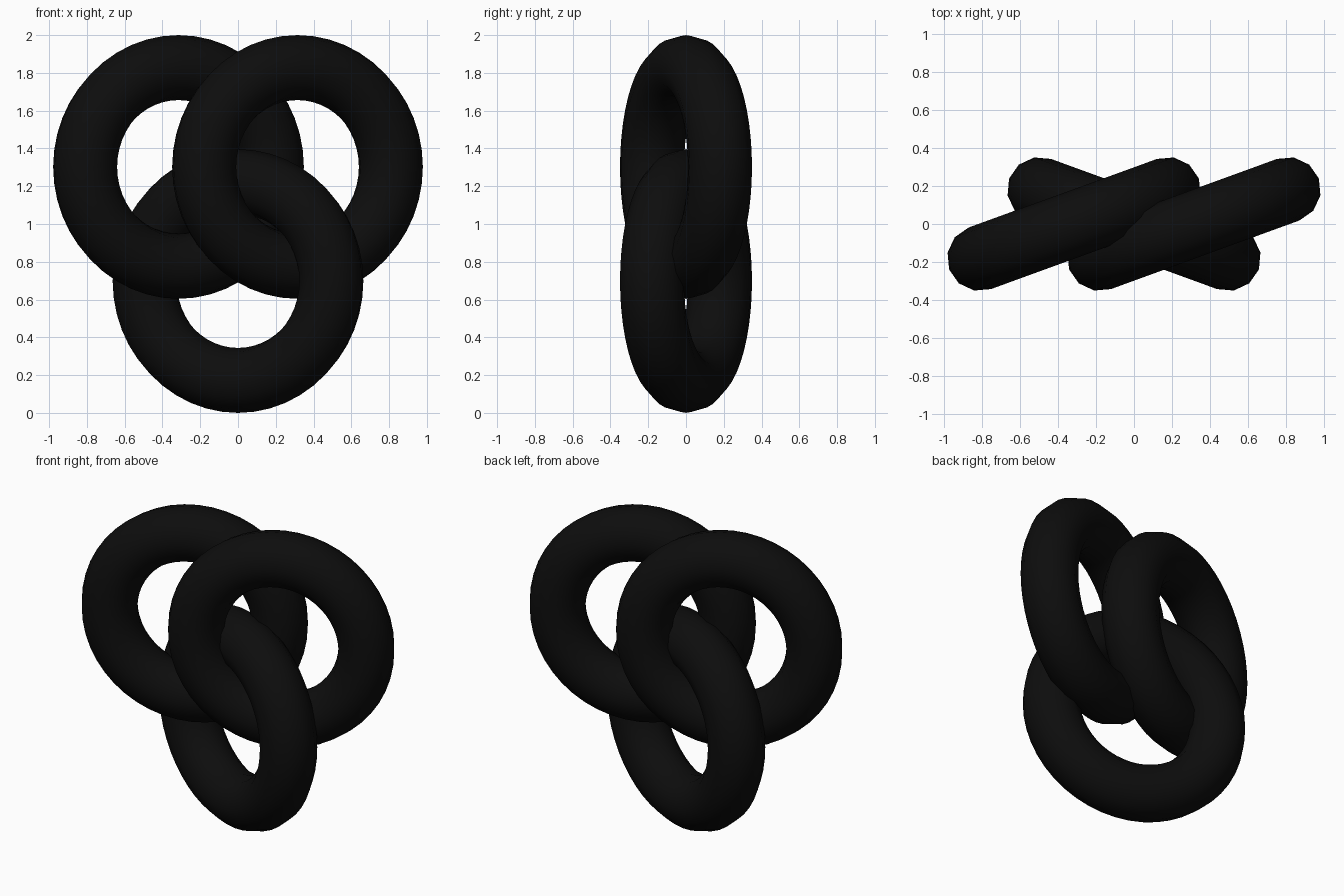
import bpy
from math import radians

if "Cube" in bpy.data.objects:
    bpy.data.objects.remove(bpy.data.objects["Cube"])

black = bpy.data.materials.new("black")
black.diffuse_color = (0.004, 0.004, 0.004, 1)
black.use_nodes = True
black.node_tree.nodes["Principled BSDF"].inputs["Base Color"].default_value = black.diffuse_color


def ring(name, x, z, turn):
    """Upright torus turned about the vertical axis."""
    bpy.ops.mesh.primitive_torus_add(
        major_radius=0.526, minor_radius=0.172,
        major_segments=48, minor_segments=12,
        location=(x, 0, z), rotation=(radians(90), 0, radians(turn)))
    obj = bpy.context.object
    obj.name = name
    obj.data.materials.append(black)
    bpy.ops.object.shade_smooth()


# Two upper rings lean the same way, the lower one threads through both
ring("upper_left_ring", -0.315, 1.302, 20)
ring("upper_right_ring", 0.315, 1.302, 20)
ring("lower_ring", 0, 0.698, -20)
